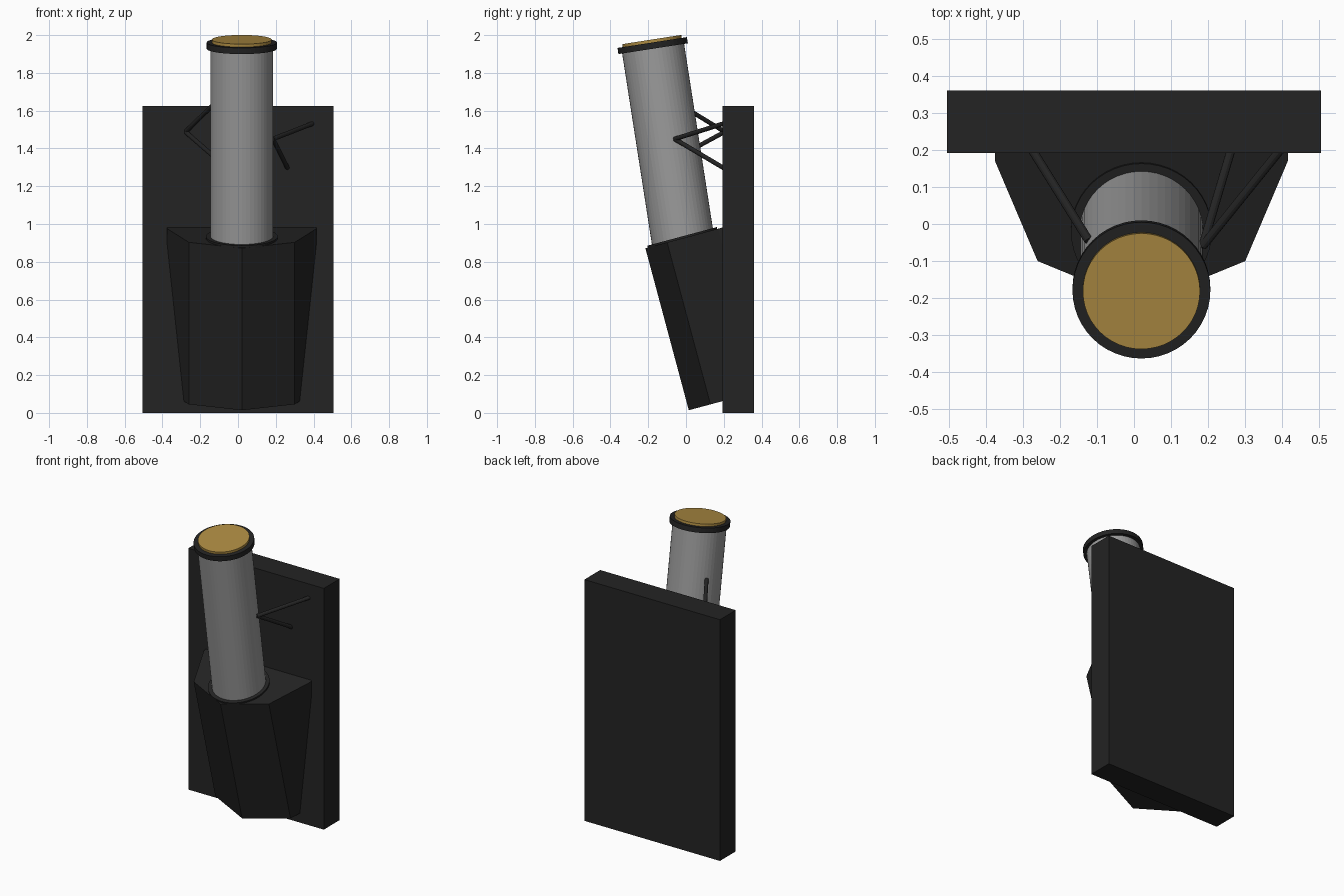
import bpy, bmesh, math
from mathutils import Vector

if "Cube" in bpy.data.objects:
    bpy.data.objects.remove(bpy.data.objects["Cube"])


def material(name, col):
    m = bpy.data.materials.new(name)
    m.diffuse_color = (*col, 1)
    m.use_nodes = True
    m.node_tree.nodes["Principled BSDF"].inputs["Base Color"].default_value = m.diffuse_color
    return m


BLACK = material("matte black", (0.017, 0.017, 0.017))
GREY = material("tube grey", (0.33, 0.33, 0.33))
GOLD = material("gold", (0.42, 0.26, 0.055))


def finish(bm, name, mat):
    bmesh.ops.recalc_face_normals(bm, faces=bm.faces[:])
    me = bpy.data.meshes.new(name)
    bm.to_mesh(me)
    bm.free()
    me.materials.append(mat)
    ob = bpy.data.objects.new(name, me)
    bpy.context.collection.objects.link(ob)
    return ob


def rod(name, a, b, r, mat, sides=48):
    """Cylinder from point a to point b."""
    a, b = Vector(a), Vector(b)
    d = b - a
    bm = bmesh.new()
    bmesh.ops.create_cone(bm, cap_ends=True, segments=sides, radius1=r, radius2=r, depth=d.length)
    bmesh.ops.rotate(bm, verts=bm.verts, matrix=Vector((0, 0, 1)).rotation_difference(d).to_matrix())
    bmesh.ops.translate(bm, verts=bm.verts, vec=(a + b) / 2)
    return finish(bm, name, mat)


# Back board
bm = bmesh.new()
bmesh.ops.create_cube(bm, size=1)
bmesh.ops.scale(bm, verts=bm.verts, vec=(1.01, 0.168, 1.625))
bmesh.ops.translate(bm, verts=bm.verts, vec=(0, 0.276, 0.8125))
finish(bm, "back_board", BLACK)

# Leaning faceted holder: a prism tilted 15 degrees and cut off inside the board
CX = 0.02
TILT = math.radians(15)


def holder_top(y):
    return 0.872 + (y + 0.215) * math.tan(TILT)


half = [(0.28, -0.10), (0.395, 0.17), (0.395, 0.33)]
outline = [(0, -0.215)] + half + [(-x, y) for x, y in reversed(half)]
bm = bmesh.new()
face = bm.faces.new([bm.verts.new((CX + x, y, holder_top(y))) for x, y in outline])
ext = bmesh.ops.extrude_face_region(bm, geom=[face], use_keep_orig=True)
moved = [g for g in ext["geom"] if isinstance(g, bmesh.types.BMVert)]
bmesh.ops.translate(bm, verts=moved, vec=Vector((0, math.sin(TILT), -math.cos(TILT))) * 0.888)
cut = bmesh.ops.bisect_plane(bm, geom=bm.verts[:] + bm.edges[:] + bm.faces[:],
                             plane_co=(0, 0.25, 0), plane_no=(0, 1, 0), clear_outer=True)
bmesh.ops.holes_fill(bm, edges=[e for e in bm.edges if e.is_boundary])
finish(bm, "holder", BLACK)

# Collar lying on the holder's top
c = Vector((CX, -0.018, holder_top(-0.018)))
up = Vector((0, -math.sin(TILT), math.cos(TILT)))
rod("holder_collar", c - up * 0.01, c + up * 0.01, 0.19, BLACK)

# Tube, rim and gold lid along one leaning axis
base = Vector((CX, -0.02, 0.94))
axis = Vector((0, -0.155, 0.995)).normalized()
rod("tube", base - axis * 0.1, base + axis * 1.01, 0.166, GREY)
rod("tube_rim", base + axis * 1.0, base + axis * 1.033, 0.186, BLACK)
rod("lid", base + axis * 1.02, base + axis * 1.049, 0.158, GOLD)

# Brace rods: right pair meets at the tube, left pair meets at the board
r_hub = (0.185, -0.06, 1.45)
l_hub = (-0.278, 0.205, 1.488)
ends = [("right_brace_upper", r_hub, (0.395, 0.2, 1.532)),
        ("right_brace_lower", r_hub, (0.262, 0.2, 1.296)),
        ("left_brace_upper", l_hub, (-0.122, -0.045, 1.64)),
        ("left_brace_lower", l_hub, (-0.122, -0.045, 1.352))]
for name, a, b in ends:
    rod(name, a, b, 0.012, BLACK, 12)
